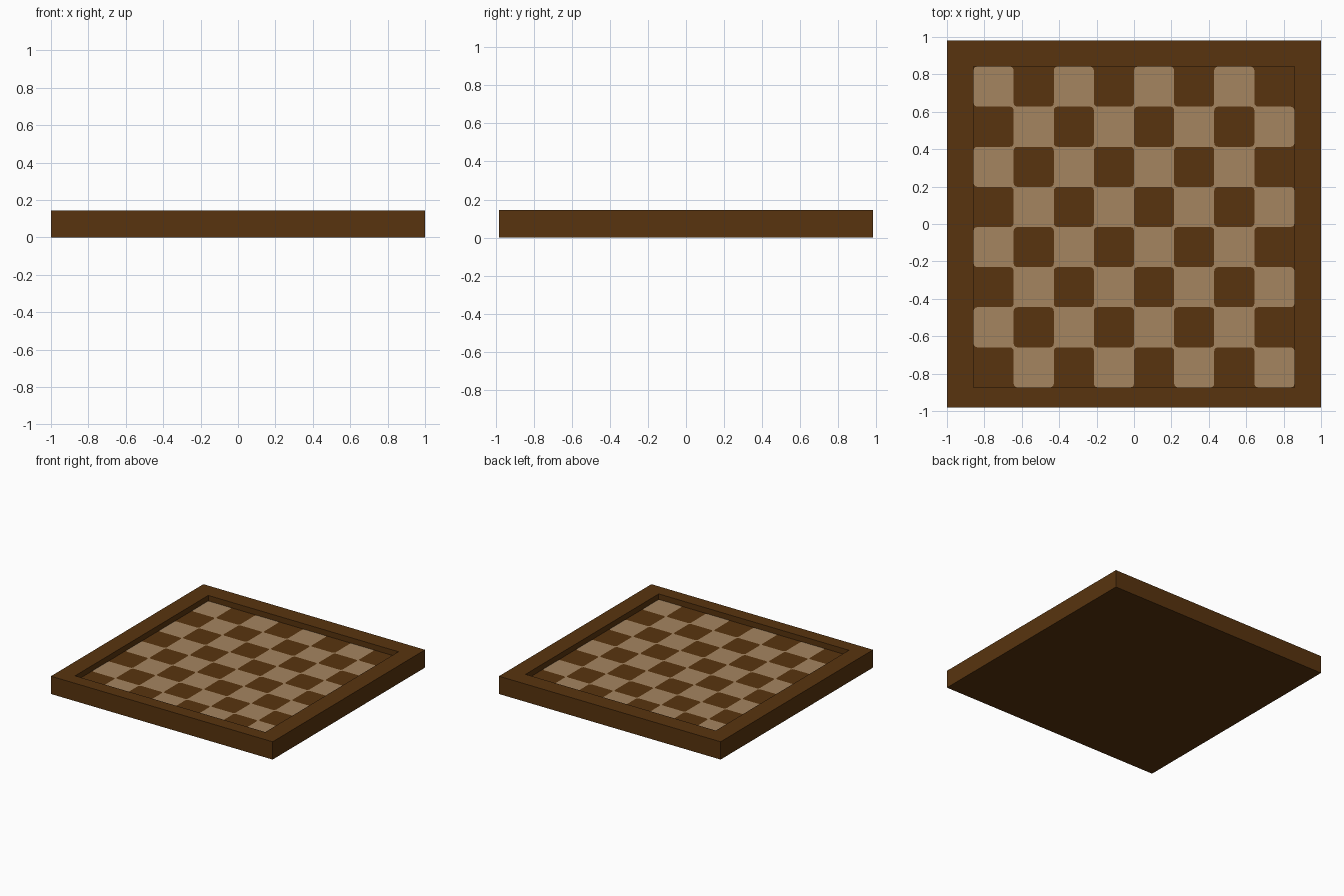
import bpy, bmesh, math

if "Cube" in bpy.data.objects:
    bpy.data.objects.remove(bpy.data.objects["Cube"])

HX, HY, H = 1.0, 0.982, 0.145      # outer half sizes and height
X0, Y0 = -0.858, -0.874            # lower left corner of the playing field
S = 1.716 / 8                      # square size
FLOOR = 0.10                       # height of the sunken playing field
R = 0.02                           # corner rounding of the squares


def material(name, rgb):
    m = bpy.data.materials.new(name)
    m.diffuse_color = (*rgb, 1)
    m.use_nodes = True
    m.node_tree.nodes["Principled BSDF"].inputs["Base Color"].default_value = m.diffuse_color
    return m


dark = material("dark_wood", (0.098, 0.034, 0.0045))
light = material("light_wood", (0.376, 0.235, 0.117))


def finish(bm, name, mats):
    me = bpy.data.meshes.new(name)
    bm.to_mesh(me)
    bm.free()
    for m in mats:
        me.materials.append(m)
    ob = bpy.data.objects.new(name, me)
    bpy.context.collection.objects.link(ob)
    return ob


# frame: closed tray with sunken centre, open where the field lies
bm = bmesh.new()
X1, Y1 = X0 + 8 * S, Y0 + 8 * S


def ring(x0, y0, x1, y1, z):
    return [bm.verts.new(p) for p in ((x0, y0, z), (x1, y0, z), (x1, y1, z), (x0, y1, z))]


rings = [ring(-HX, -HY, HX, HY, 0), ring(-HX, -HY, HX, HY, H),
         ring(X0, Y0, X1, Y1, H), ring(X0, Y0, X1, Y1, FLOOR)]
for a, b in zip(rings, rings[1:]):
    for i in range(4):
        j = (i + 1) % 4
        bm.faces.new((a[i], a[j], b[j], b[i]))
bm.faces.new(rings[0][::-1])
finish(bm, "board_frame", [dark])

# playing field: each cell is a rounded square plus four corner slivers
bm = bmesh.new()


def face(pts, mat):
    f = bm.faces.new([bm.verts.new((x, y, FLOOR)) for x, y in pts])
    f.material_index = mat


for c in range(8):
    for r in range(8):
        body = []
        for k, (i, j) in enumerate(((0, 0), (1, 0), (1, 1), (0, 1))):
            cx, cy = X0 + (c + i) * S, Y0 + (r + j) * S
            ox, oy = cx + R * (1 - 2 * i), cy + R * (1 - 2 * j)
            arc = []
            for s in range(4):
                a = math.pi + k * math.pi / 2 + s * math.pi / 6
                arc.append((ox + R * math.cos(a), oy + R * math.sin(a)))
            body += arc
            # slivers are light inside the field, dark along its border
            inside = 0 < c + i < 8 and 0 < r + j < 8
            for p, q in zip(arc, arc[1:]):
                face([(cx, cy), q, p], 1 if inside else 0)
        face(body, (c + r) % 2)
bmesh.ops.remove_doubles(bm, verts=bm.verts, dist=1e-5)
finish(bm, "checkered_field", [dark, light])
